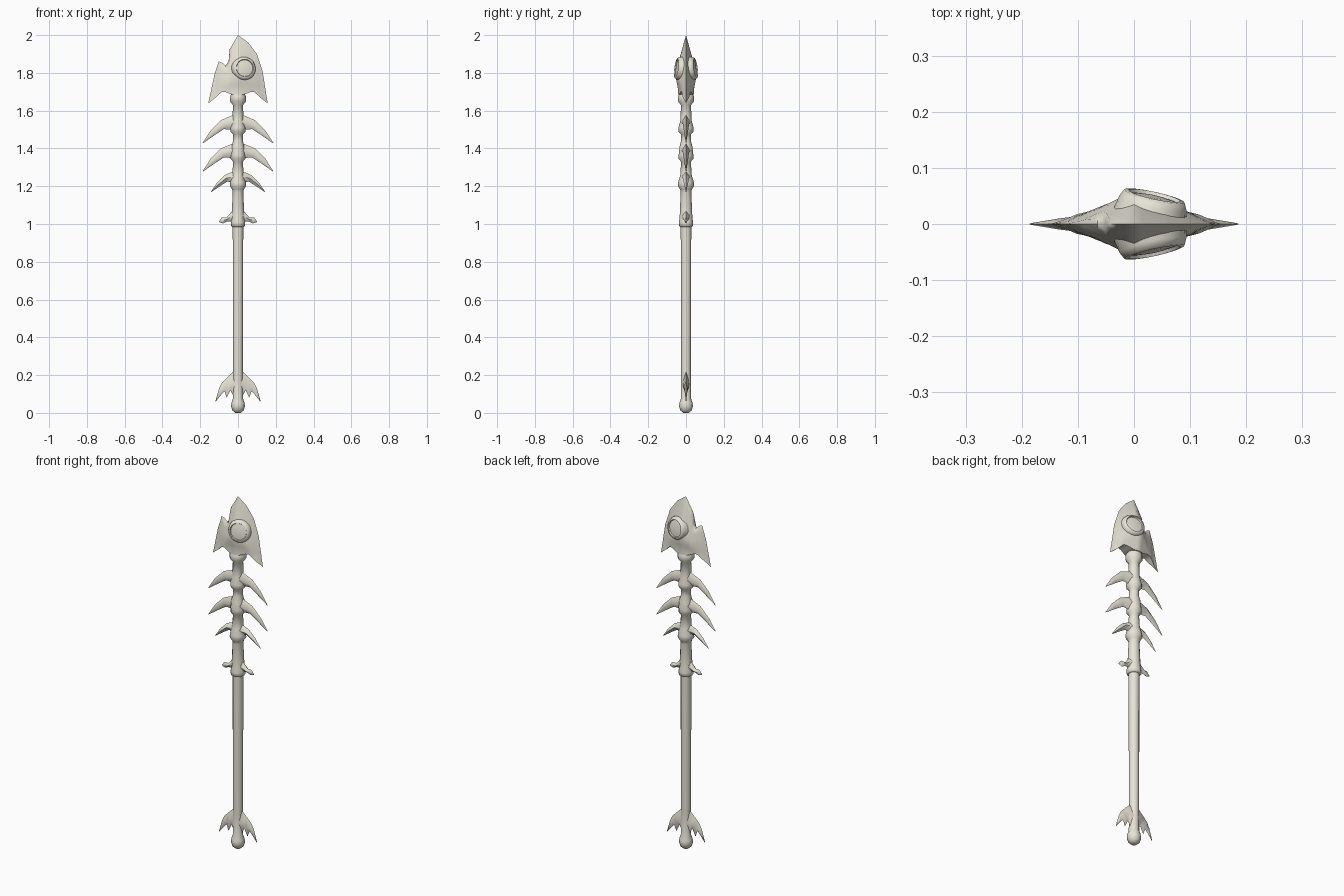
import bpy, bmesh, math
from mathutils import Vector, Matrix

bone = bpy.data.materials.new("bone")
bone.diffuse_color = (0.82, 0.79, 0.70, 1)


def finish(name, bm, angle=60):
    bmesh.ops.remove_doubles(bm, verts=bm.verts, dist=0.0005)
    bmesh.ops.recalc_face_normals(bm, faces=bm.faces)
    me = bpy.data.meshes.new(name)
    bm.to_mesh(me)
    bm.free()
    me.materials.append(bone)
    me.shade_smooth()
    me.set_sharp_from_angle(angle=math.radians(angle))
    ob = bpy.data.objects.new(name, me)
    bpy.context.collection.objects.link(ob)
    return ob


def skin(bm, rings, caps=False):
    """Join rings of points of equal length with quads."""
    vs = [[bm.verts.new(p) for p in r] for r in rings]
    n = len(vs[0])
    for a, b in zip(vs, vs[1:]):
        for i in range(n):
            j = (i + 1) % n
            bm.faces.new((a[i], a[j], b[j], b[i]))
    if caps:
        bm.faces.new(vs[0])
        bm.faces.new(vs[-1])


def lathe(name, profile, sides=12, matrix=Matrix()):
    bm = bmesh.new()
    skin(bm, [[matrix @ Vector((r * math.cos(2 * math.pi * i / sides),
                                r * math.sin(2 * math.pi * i / sides), z))
               for i in range(sides)] for r, z in profile], True)
    return finish(name, bm)


def blade(name, stations, side):
    """Sharp edged blade: stations of (x, z top, x, z bottom, half thickness)."""
    bm = bmesh.new()
    rings = []
    for xt, zt, xb, zb, t in stations:
        xm, zm = (xt + xb) / 2, (zt + zb) / 2
        rings.append([(side * xt, 0, zt), (side * xm, -t, zm),
                      (side * xb, 0, zb), (side * xm, t, zm)])
    skin(bm, rings, True)
    return finish(name, bm, 75)


def lerp(pts, x):
    for (x0, y0), (x1, y1) in zip(pts, pts[1:]):
        if x <= x1:
            return y0 + (y1 - y0) * (x - x0) / (x1 - x0)
    return pts[-1][1]


# handle with rounded pommel
lathe("handle", [(0.015, 0), (0.03, 0.013), (0.037, 0.035), (0.034, 0.055),
                 (0.027, 0.075), (0.026, 0.2), (0.028, 1.0)])

# spine with knobbly vertebrae
lathe("spine", [(0.03, 0.985), (0.038, 0.99), (0.038, 1.01), (0.034, 1.03), (0.028, 1.17),
                (0.032, 1.185), (0.043, 1.2), (0.042, 1.22), (0.030, 1.26), (0.026, 1.33),
                (0.039, 1.345), (0.039, 1.365), (0.034, 1.41), (0.026, 1.44), (0.026, 1.475),
                (0.04, 1.49), (0.04, 1.51), (0.029, 1.55), (0.027, 1.63),
                (0.043, 1.65), (0.043, 1.675), (0.03, 1.70), (0.03, 1.74)])

# curved ribs, both sides
rib = [(0.0, 0.10, 0.0, 0.0, 0.030), (0.03, 0.085, 0.03, 0.01, 0.022),
       (0.09, 0.06, 0.075, 0.012, 0.016), (0.145, 0.005, 0.12, -0.017, 0.010),
       (0.187, -0.06, 0.185, -0.062, 0.001)]
for n, (z, sx, sz) in enumerate([(1.49, 1, 1), (1.34, 1, 1), (1.215, 0.77, 0.75)]):
    for side in (-1, 1):
        blade(f"rib_{n}", [(a * sx, z + b * sz, c * sx, z + d * sz, t)
                           for a, b, c, d, t in rib], side)

# guard spurs and tail fins
spur = [(0, 1.1, 0, 1.015, 0.03), (0.03, 1.07, 0.03, 1.015, 0.020),
        (0.06, 1.035, 0.06, 1.012, 0.013), (0.085, 1.035, 0.08, 1.003, 0.009),
        (0.1, 1.015, 0.1, 1.01, 0.002)]
fin = [(0, 0.235, 0, 0.06, 0.024), (0.022, 0.222, 0.022, 0.085, 0.020),
       (0.05, 0.195, 0.04, 0.12, 0.015), (0.062, 0.183, 0.06, 0.08, 0.012),
       (0.085, 0.16, 0.072, 0.115, 0.010), (0.1, 0.13, 0.09, 0.095, 0.007),
       (0.12, 0.062, 0.118, 0.06, 0.001)]
for side in (-1, 1):
    blade("guard_spur", spur, side)
    blade("tail_fin", fin, side)

# fish skull: lens shaped plate with a notched mouth on the left
top = [(-0.157, 1.64), (-0.125, 1.79), (-0.102, 1.86), (-0.085, 1.855), (-0.065, 1.838),
       (-0.050, 1.86), (-0.044, 1.925), (0, 2.0), (0.055, 1.96), (0.1, 1.9),
       (0.13, 1.81), (0.157, 1.64)]
low = [(-0.157, 1.638), (-0.12, 1.668), (-0.085, 1.70), (-0.065, 1.698), (-0.03, 1.685),
       (0.03, 1.685), (0.065, 1.698), (0.085, 1.70), (0.12, 1.668), (0.157, 1.638)]
# outline without the notch, steering how the skull swells
hull = [(-0.157, 1.64), (-0.102, 1.88), (-0.044, 1.945), (0, 2.0)] + top[8:]
xs = sorted({p[0] for p in top + low} | {0.015, 0.08, -0.015, 0.115, -0.11, 0.145, -0.145})
ROWS = 12
rings = []
for x in xs:
    zt, zb = lerp(top, x), lerp(low, x)
    width = 0.053 * (1 - abs(x) / 0.157) ** (0.85 if x < 0 else 0.7)
    front = []
    for k in range(ROWS + 1):
        z = zt + (zb - zt) * k / ROWS
        swell = min(1, (lerp(hull, x) - z) / 0.19)
        cheek = 1 - 0.25 * max(0, 1 - abs(z - 1.70) / 0.07)
        y = max(0, width * cheek * min(swell, (zt - z) / 0.04))
        front.append((x, -y, z))
    rings.append(front + [(a, -b, c) for a, b, c in reversed(front)])
bm = bmesh.new()
skin(bm, rings)
finish("skull", bm, 70)

# eye sockets: low rim blending into the skull, sunken disc, front and back
for s, name in ((-1, "front_eye"), (1, "back_eye")):
    normal = Vector((0.22, s, 0.14)).normalized()
    m = Matrix.Translation((0.035, s * 0.044, 1.825)) @ normal.to_track_quat('Z', 'Y').to_matrix().to_4x4()
    lathe(name, [(0.066, -0.03), (0.061, -0.006), (0.055, 0.006), (0.047, 0.007),
                 (0.044, 0.001), (0.02, 0.005)], 20, m)
